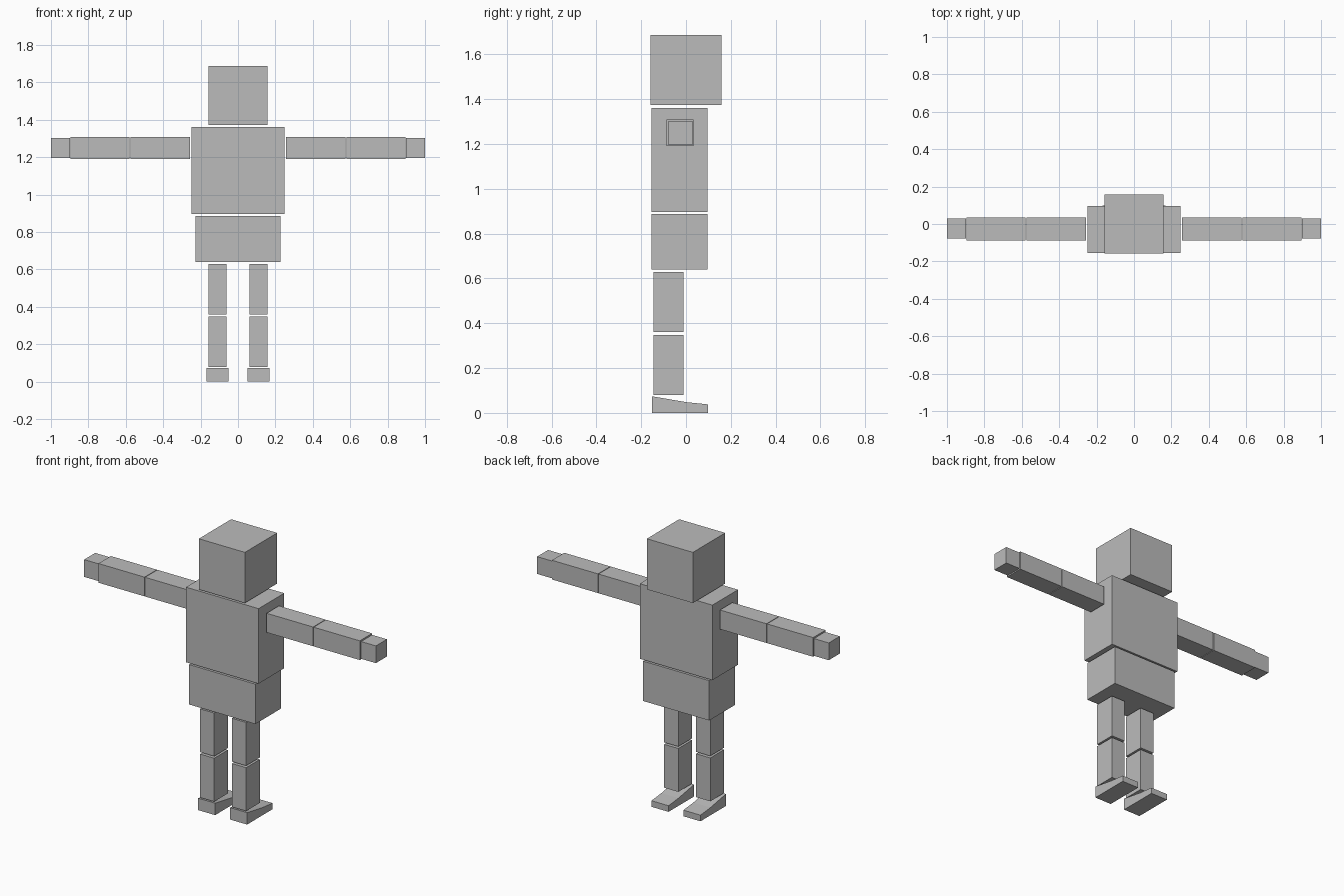
import bpy, bmesh

if "Cube" in bpy.data.objects:
    bpy.data.objects.remove(bpy.data.objects["Cube"])

grey = bpy.data.materials.new("plain grey")
grey.diffuse_color = (0.5, 0.5, 0.5, 1)
grey.use_nodes = True
grey.node_tree.nodes["Principled BSDF"].inputs["Base Color"].default_value = grey.diffuse_color


def prism(name, x0, x1, profile):
    """Extrude a (y, z) outline from x0 to x1."""
    bm = bmesh.new()
    face = bm.faces.new([bm.verts.new((x0, y, z)) for y, z in profile])
    out = bmesh.ops.extrude_face_region(bm, geom=[face])["geom"]
    for v in out:
        if isinstance(v, bmesh.types.BMVert):
            v.co.x = x1
    bmesh.ops.recalc_face_normals(bm, faces=bm.faces)
    mesh = bpy.data.meshes.new(name)
    bm.to_mesh(mesh)
    bm.free()
    mesh.materials.append(grey)
    obj = bpy.data.objects.new(name, mesh)
    bpy.context.collection.objects.link(obj)


def block(name, x, y, z):
    prism(name, *x, [(y[0], z[0]), (y[1], z[0]), (y[1], z[1]), (y[0], z[1])])


# Head and body
block("head", (-0.158, 0.158), (-0.158, 0.158), (1.373, 1.687))
block("chest", (-0.249, 0.249), (-0.154, 0.097), (0.896, 1.361))
block("hips", (-0.227, 0.227), (-0.154, 0.097), (0.64, 0.887))

for side, s in (("left", 1), ("right", -1)):
    def span(a, b):
        return (s * a, s * b)

    # Arm
    block(side + "_upper_arm", span(0.257, 0.576), (-0.087, 0.034), (1.19, 1.309))
    block(side + "_forearm", span(0.58, 0.896), (-0.087, 0.034), (1.19, 1.309))
    block(side + "_hand", span(0.899, 1.0), (-0.078, 0.03), (1.195, 1.302))

    # Leg
    block(side + "_thigh", span(0.061, 0.158), (-0.146, -0.012), (0.36, 0.628))
    block(side + "_shin", span(0.061, 0.158), (-0.146, -0.012), (0.079, 0.348))

    # Wedge-shaped foot
    prism(side + "_foot", *span(0.051, 0.168),
          [(-0.151, 0), (0.098, 0), (0.098, 0.038), (0.0, 0.048), (-0.151, 0.074)])
